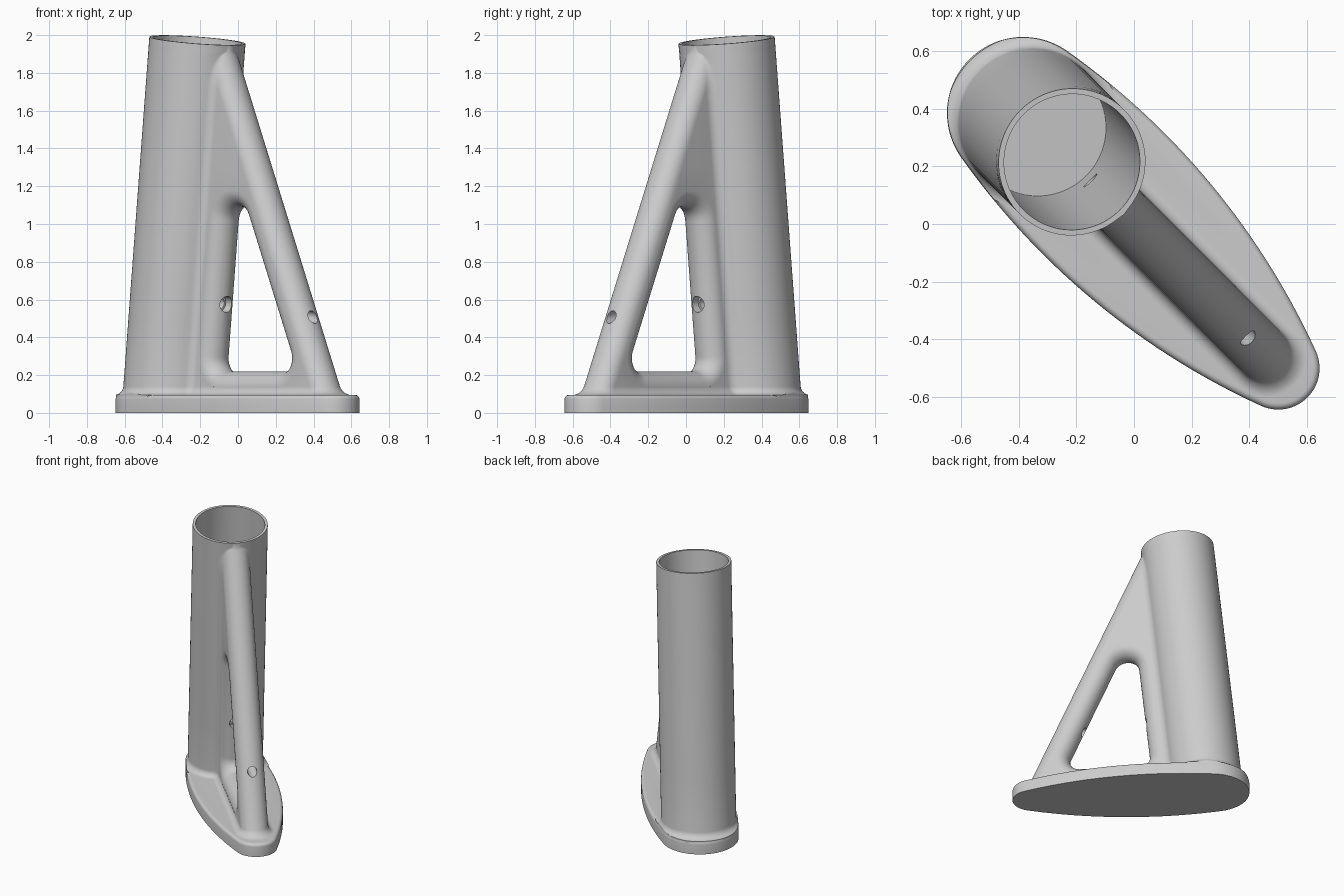
import bpy, bmesh
from math import sin, cos, pi, sqrt, atan2, hypot
from mathutils import Vector, Matrix

if "Cube" in bpy.data.objects:
    bpy.data.objects.remove(bpy.data.objects["Cube"])

# Built in a local frame (s along the part, v across it), turned -45 degrees about z
TURN = Matrix.Rotation(-pi / 4, 4, 'Z')
TILT = 0.1046                               # lean of the tube
R, W, F = 0.256, 0.095, 0.06                # tube radius, web half width, fillet
PLATE_Z = 0.095
S1, R1, S2, R2, RA = -0.543, 0.264, 0.707, 0.143, 2.6   # plate ends and side arc


def finish(name, bm):
    bmesh.ops.remove_doubles(bm, verts=bm.verts, dist=1e-5)
    bmesh.ops.recalc_face_normals(bm, faces=bm.faces)
    bm.transform(TURN)
    me = bpy.data.meshes.new(name)
    bm.to_mesh(me)
    bm.free()
    ob = bpy.data.objects.new(name, me)
    bpy.context.collection.objects.link(ob)
    return ob


def loft(rings):
    bm = bmesh.new()
    rows = [[bm.verts.new(p) for p in ring] for ring in rings]
    n = len(rows[0])
    for a, b in zip(rows, rows[1:]):
        for i in range(n):
            j = (i + 1) % n
            bm.faces.new((a[i], a[j], b[j], b[i]))
    bm.faces.new(rows[0])
    bm.faces.new(rows[-1])
    return bm


def arc(cx, cy, r, a0, a1, n):
    return [(cx + r * cos(a0 + (a1 - a0) * i / n), cy + r * sin(a0 + (a1 - a0) * i / n))
            for i in range(n + 1)]


def mirrored(half, z):
    full = half + [(s, -v) for s, v in half[-2:0:-1]]
    return [(s, v, z) for s, v in full]


def rod(name, r, p0, p1, n=32):
    p0, p1 = Vector(p0), Vector(p1)
    d = p1 - p0
    bm = bmesh.new()
    m = Matrix.Translation((p0 + p1) / 2) @ d.to_track_quat('Z', 'Y').to_matrix().to_4x4()
    bmesh.ops.create_cone(bm, cap_ends=True, segments=n, radius1=r, radius2=r,
                          depth=d.length, matrix=m)
    return finish(name, bm)


def boolean(ob, tool, op):
    m = ob.modifiers.new(op, 'BOOLEAN')
    m.operation, m.object, m.solver = op, tool, 'EXACT'
    tool.hide_render = True
    bpy.context.view_layer.objects.active = ob
    bpy.ops.object.modifier_apply(modifier=m.name)
    bpy.data.objects.remove(tool)


# Base plate: two round ends joined by long tangent arcs, rounded top rim
L = S2 - S1
ax = ((RA - R1) ** 2 - (RA - R2) ** 2 + L * L) / (2 * L)
AS, AV = S1 + ax, -sqrt((RA - R1) ** 2 - ax * ax)
T1, T2 = atan2(-AV, S1 - AS), atan2(-AV, S2 - AS)


def plate_half(d):
    return (arc(S2, 0, R2 - d, 0, T2, 14) + arc(AS, AV, RA - d, T2, T1, 30)[1:]
            + arc(S1, 0, R1 - d, T1, pi, 22)[1:])


def plate_width(s):
    if s < S1 + R1 * cos(T1):
        return sqrt(max(R1 ** 2 - (s - S1) ** 2, 0))
    if s > S2 + R2 * cos(T2):
        return sqrt(max(R2 ** 2 - (s - S2) ** 2, 0))
    return sqrt(RA ** 2 - (s - AS) ** 2) + AV


rim = 0.022
levels = [(0, 0)] + [(PLATE_Z - rim + rim * sin(i * pi / 10), rim * (1 - cos(i * pi / 10)))
                     for i in range(6)]
plate = finish("base_plate", loft([mirrored(plate_half(d), z) for z, d in levels]))


# Body: leaning tube, web and slanted strut lofted as one filleted cross-section
def tube_s(z):
    return -0.511 + 0.105 * z


def section(z, d):
    r, w, f = R + d, W + d, F - d
    st = tube_s(z)
    gap = max(0.690 - 0.437 * z - st, R - W + 0.0015)
    p = sqrt((r + f) ** 2 - (w + f) ** 2)
    a_nose = pi / 2
    q = w + f
    if gap < p:
        p = ((r + f) ** 2 - (w + f) ** 2 + gap ** 2) / (2 * gap)
        q = sqrt(max((r + f) ** 2 - p * p, 1e-8))
        a_nose = atan2(q, p - gap)
    a_tube = atan2(q, p)
    half = (arc(st + gap, 0, w, 0, a_nose, 12)
            + arc(st + p, q, f, a_nose + pi, a_tube + pi, 8)[:-1]
            + arc(st, 0, r, a_tube, pi, 36))
    if z < PLATE_Z + 0.05:                  # keep the foot fillet on the plate
        half = [(s, min(v, max(plate_width(s) - 0.002, 0))) for s, v in half]
    return mirrored(half, z)


foot = 0.045
levels = [(0.05, foot)] + [(PLATE_Z + foot * (1 - cos(t)), foot * (1 - sin(t)))
                           for t in (i * pi / 16 for i in range(9))]
levels += [(z, 0) for z in (0.5, 0.9, 1.3, 1.6)]
levels += [(1.7 + 0.0215 * i, 0) for i in range(11)] + [(2.06, 0)]
bm = loft([section(z, d) for z, d in levels])
axis = Vector((sin(TILT), 0, cos(TILT)))
top = Vector((tube_s(1.973), 0, 1.973))
cut = bmesh.ops.bisect_plane(bm, geom=bm.verts[:] + bm.edges[:] + bm.faces[:],
                             plane_co=top, plane_no=axis, clear_outer=True)
bmesh.ops.holes_fill(bm, edges=[e for e in bm.edges if e.is_boundary], sides=0)
body = finish("rod_holder", bm)

# Window: rounded triangle whose rim flares out to both web faces
def line_left(z): return -0.143 + 0.105 * z
def line_right(z): return 0.58 - 0.437 * z


zb = 0.22
za = 0.723 / 0.542
corners = [Vector((line_left(zb), zb)), Vector((line_right(zb), zb)), Vector((line_left(za), za))]
radii = [0.07, 0.07, 0.085]


def window(v, off):
    pts = []
    for i in range(3):
        c = corners[i]
        e0 = (c - corners[i - 1]).normalized()
        e1 = (corners[(i + 1) % 3] - c).normalized()
        half_angle = e1.angle(-e0) / 2
        centre = c + (e1 - e0).normalized() * (radii[i] / sin(half_angle))
        a0, a1 = atan2(-e0.x, e0.y), atan2(-e1.x, e1.y)
        while a1 < a0:
            a1 += 2 * pi
        pts += arc(centre.x, centre.y, radii[i] + off, a0, a1, 12)
    return [(s, v, z) for s, z in pts]


flare = 0.088
rings = [window(W * sin(t), flare * (1 - cos(t))) for t in (i * pi / 20 for i in range(-10, 11))]
rings = [window(-W - 0.003, flare)] + rings + [window(W + 0.003, flare)]
boolean(body, plate, 'UNION')
boolean(body, finish("window_cutter", loft(rings)), 'DIFFERENCE')

# Blind bore of the tube
floor = top - axis * ((1.973 - 0.39) / cos(TILT))
boolean(body, rod("bore_cutter", 0.236, floor, top + axis * 0.1, 96), 'DIFFERENCE')

# Cross drilling through strut and tube wall, wider on the window side
side = Vector((cos(TILT), 0, -sin(TILT)))
hole = Vector((-0.085, 0, 0.575))
boolean(body, rod("drill_cutter", 0.032, hole - side * 0.3, hole + side * 1.0), 'DIFFERENCE')
boolean(body, rod("counterbore_cutter", 0.043, hole - side * 0.05, hole + side * 0.2), 'DIFFERENCE')

# Smooth shading with crisp rims
bpy.ops.object.select_all(action='DESELECT')
body.select_set(True)
bpy.context.view_layer.objects.active = body
bpy.ops.object.shade_smooth_by_angle(angle=0.6)
